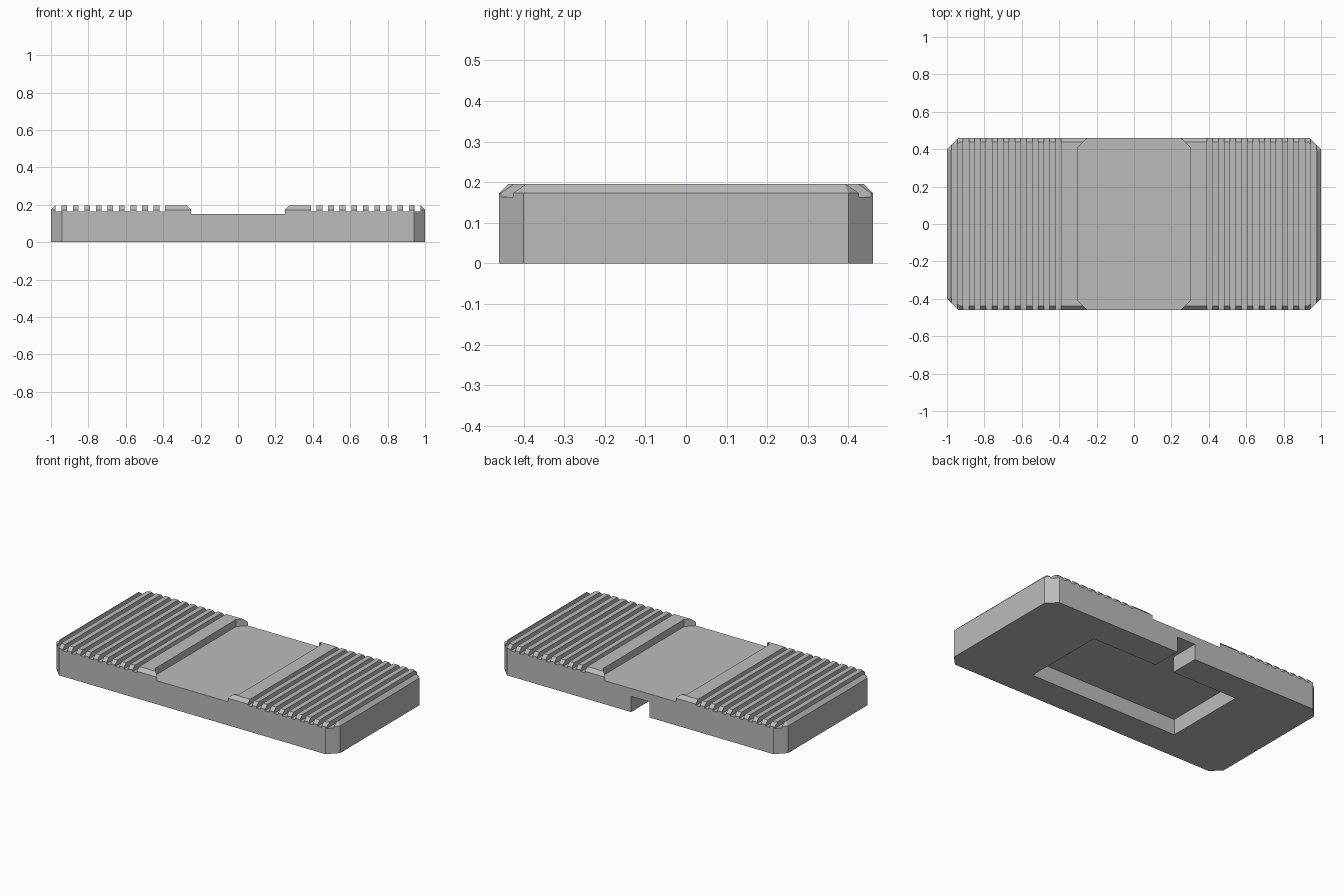
import bpy
import bmesh

HX, HY, TOP = 1.0, 0.46, 0.195
CORNER, EDGE = 0.06, 0.022

if "Cube" in bpy.data.objects:
    bpy.data.objects.remove(bpy.data.objects["Cube"], do_unlink=True)

grey = bpy.data.materials.new("plain grey")
grey.use_nodes = True
grey.diffuse_color = (0.5, 0.5, 0.5, 1)
grey.node_tree.nodes["Principled BSDF"].inputs["Base Color"].default_value = (0.5, 0.5, 0.5, 1)


def octagon(hx, hy, c):
    """Rectangle outline with cut corners, counter-clockwise."""
    return [(hx, c - hy), (hx, hy - c), (hx - c, hy), (c - hx, hy),
            (-hx, hy - c), (-hx, c - hy), (c - hx, -hy), (hx - c, -hy)]


def box(x0, x1, y0, y1):
    return [(x0, y0), (x1, y0), (x1, y1), (x0, y1)]


def loft(bm, layers):
    """Closed solid through matching outlines given as (outline, height)."""
    rings = [[bm.verts.new((x, y, z)) for x, y in pts] for pts, z in layers]
    bm.faces.new(rings[0][::-1])
    bm.faces.new(rings[-1])
    for low, high in zip(rings, rings[1:]):
        for i in range(len(low)):
            j = (i + 1) % len(low)
            bm.faces.new((low[i], low[j], high[j], high[i]))


def make_object(name, bm):
    mesh = bpy.data.meshes.new(name)
    bm.to_mesh(mesh)
    bm.free()
    mesh.materials.append(grey)
    obj = bpy.data.objects.new(name, mesh)
    bpy.context.collection.objects.link(obj)
    return obj


# Plate with cut corners and a chamfered upper rim
bm = bmesh.new()
outer = octagon(HX, HY, CORNER)
inner = octagon(HX - EDGE, HY - EDGE, CORNER - 0.586 * EDGE)
loft(bm, [(outer, 0), (outer, TOP - EDGE), (inner, TOP)])
plate = make_object("grip_plate", bm)

cut = bmesh.new()

# Shallow central recess, open at front and back
recess = octagon(0.3, 0.5, 0.09)
loft(cut, [(recess, 0.15), (recess, 0.3)])

# Ten grip grooves on each side
for side in (-1, 1):
    for k in range(10):
        mid = side * (0.406 + 0.0615 * k)
        groove = box(mid - 0.015, mid + 0.015, -0.6, 0.6)
        loft(cut, [(groove, 0.163), (groove, 0.3)])

# Underside pocket with a channel leading out through the back
px, py, cx = 0.525, 0.27, 0.065
pocket = [(-px, -py), (px, -py), (px, py), (cx, py),
          (cx, 0.6), (-cx, 0.6), (-cx, py), (-px, py)]
loft(cut, [(pocket, -0.1), (pocket, 0.1)])

# Carve everything out and discard the cutter
cutter = make_object("cutter", cut)
cutter.hide_render = True
mod = plate.modifiers.new("carve", 'BOOLEAN')
mod.operation = 'DIFFERENCE'
mod.solver = 'EXACT'
mod.object = cutter
bpy.context.view_layer.objects.active = plate
plate.select_set(True)
bpy.ops.object.modifier_apply(modifier=mod.name)
bpy.data.objects.remove(cutter, do_unlink=True)
